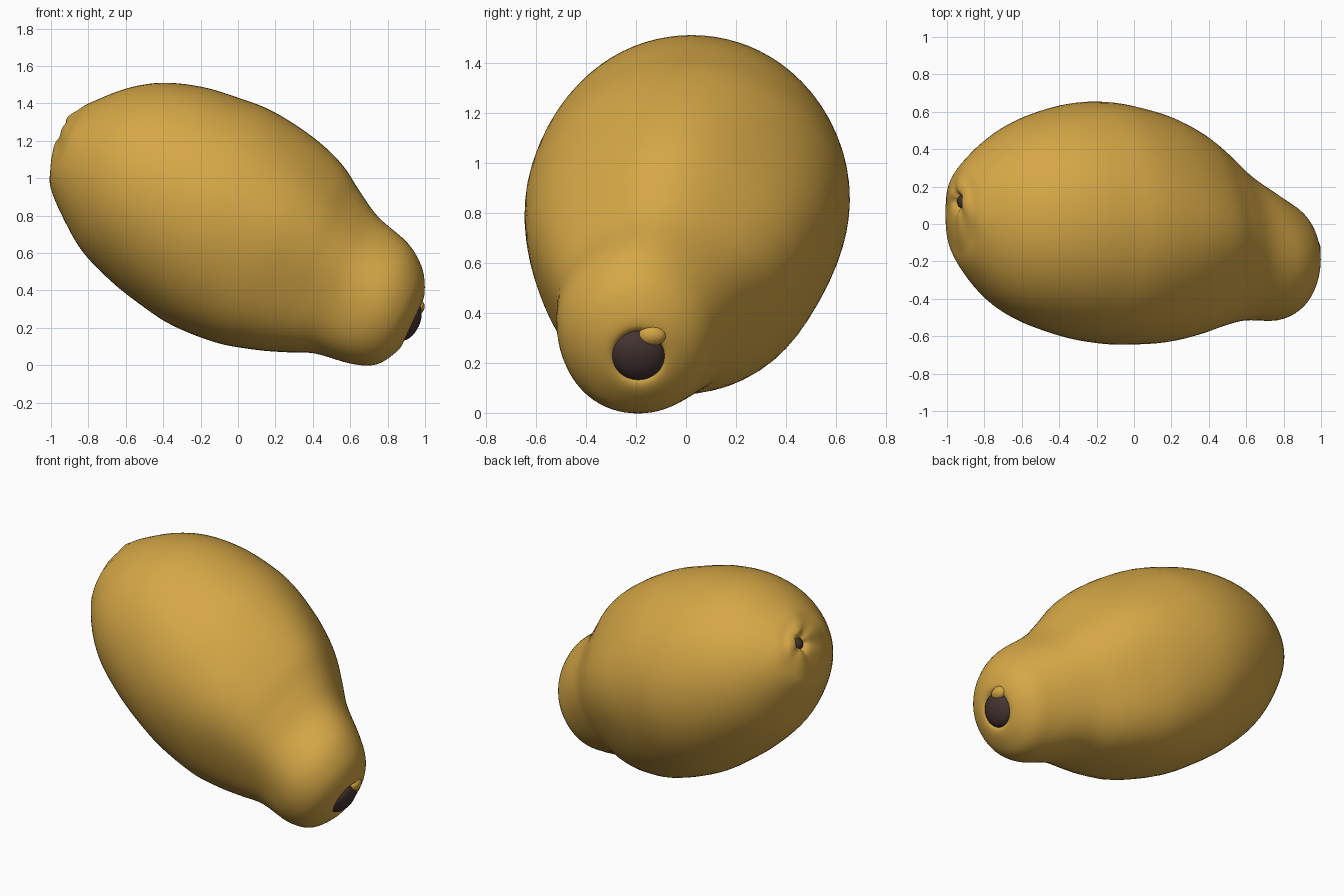
import bpy
import bmesh
import math
from mathutils import Vector, Matrix

cube = bpy.data.objects.get("Cube")
if cube:
    bpy.data.objects.remove(cube, do_unlink=True)


def make_material(name, colour):
    material = bpy.data.materials.new(name)
    material.use_nodes = True
    material.diffuse_color = (*colour, 1)
    shader = material.node_tree.nodes["Principled BSDF"]
    shader.inputs["Base Color"].default_value = (*colour, 1)
    shader.inputs["Roughness"].default_value = 0.6
    return material


skin_material = make_material("golden skin", (0.67, 0.39, 0.062))
stem_material = make_material("dark brown stem", (0.058, 0.034, 0.031))

# The fruit lies tilted: its long axis runs down from blossom end to stem end
origin = Vector((-0.93, 0, 1.1))
along = Vector((0.906, 0, -0.424))
upward = Vector((0.424, 0, 0.906))
sideways = Vector((0, 1, 0))


def place(distance, up, side):
    return origin + along * distance + upward * up + sideways * side


# Cross-sections: distance along axis, upper, lower, back and front limits
sections = [
    (-0.04, 0.15, 0.11, 0.14, 0.10),
    (-0.075, 0.19, 0.06, 0.18, 0.05),
    (-0.07, 0.225, 0.0, 0.225, -0.04),
    (-0.045, 0.265, -0.085, 0.265, -0.13),
    (0.0, 0.335, -0.17, 0.33, -0.24),
    (0.14, 0.484, -0.295, 0.455, -0.40),
    (0.3, 0.593, -0.405, 0.55, -0.505),
    (0.5, 0.663, -0.482, 0.62, -0.58),
    (0.7, 0.693, -0.53, 0.653, -0.627),
    (0.9, 0.706, -0.558, 0.643, -0.645),
    (1.15, 0.673, -0.542, 0.58, -0.632),
    (1.35, 0.609, -0.49, 0.485, -0.588),
    (1.5, 0.518, -0.435, 0.385, -0.545),
    (1.65, 0.434, -0.372, 0.268, -0.515),
    (1.85, 0.375, -0.339, 0.15, -0.515),
    (1.97, 0.295, -0.29, 0.08, -0.465),
    (2.035, 0.2, -0.2, 0.0, -0.38),
    (2.055, 0.12, -0.12, -0.08, -0.30),
    (2.0, 0.08, -0.08, -0.11, -0.27),
]


def spline(a, b, c, d, f):
    return b + f * (c - a + f * (2 * a - 5 * b + 4 * c - d + f * (3 * (b - c) + d - a))) / 2


# Smoothly interpolate between the cross-sections
steps = 5
rows = []
last = len(sections) - 1
for i in range(last):
    around = [sections[min(max(i + k, 0), last)] for k in (-1, 0, 1, 2)]
    for step in range(steps):
        rows.append([spline(*values, step / steps) for values in zip(*around)])
rows.append(sections[last])

# Fruit body, with five soft ribs near the neck and puckers at the blossom end
sides = 72
bm = bmesh.new()
rings = []
for distance, top, bottom, back, front in rows:
    neck = math.exp(-((distance - 1.4) / 0.42) ** 2)
    pucker = math.exp(-((distance + 0.06) / 0.05) ** 2)
    ring = []
    for k in range(sides):
        angle = math.tau * k / sides
        wave = math.cos(5 * (angle - math.pi / 2))
        swell = 1 + 0.025 * neck * (wave - math.sin(angle))
        up = (top + bottom) / 2 + (top - bottom) / 2 * swell * math.sin(angle)
        side = (back + front) / 2 + (back - front) / 2 * swell * math.cos(angle)
        ring.append(bm.verts.new(place(distance - 0.004 * pucker * wave, up, side)))
    rings.append(ring)
for first, second in zip(rings, rings[1:]):
    for k in range(sides):
        n = (k + 1) % sides
        bm.faces.new((first[k], first[n], second[n], second[k]))
bm.faces.new(rings[0])
bm.faces.new(rings[-1])
bmesh.ops.recalc_face_normals(bm, faces=bm.faces)
mesh = bpy.data.meshes.new("fruit_body")
bm.to_mesh(mesh)
bm.free()
mesh.materials.append(skin_material)
mesh.shade_smooth()
body = bpy.data.objects.new("fruit_body", mesh)
bpy.context.collection.objects.link(body)


def add_nub(name, material, position, size):
    """Rounded lump with its short axis along the fruit."""
    blob = bmesh.new()
    bmesh.ops.create_uvsphere(blob, u_segments=32, v_segments=16, radius=1)
    frame = Matrix((along, upward, sideways)).transposed().to_4x4()
    blob.transform(Matrix.Translation(place(*position)) @ frame @ Matrix.Diagonal((*size, 1)))
    bmesh.ops.recalc_face_normals(blob, faces=blob.faces)
    data = bpy.data.meshes.new(name)
    blob.to_mesh(data)
    blob.free()
    data.materials.append(material)
    data.shade_smooth()
    bpy.context.collection.objects.link(bpy.data.objects.new(name, data))


# Stem stub, the skin flap over its edge, and the blossom scar
add_nub("stem_stub", stem_material, (2.035, -0.005, -0.19), (0.06, 0.108, 0.108))
add_nub("skin_flap", skin_material, (2.048, 0.085, -0.135), (0.035, 0.042, 0.055))
add_nub("blossom_scar", stem_material, (-0.05, 0.13, 0.12), (0.022, 0.037, 0.034))
